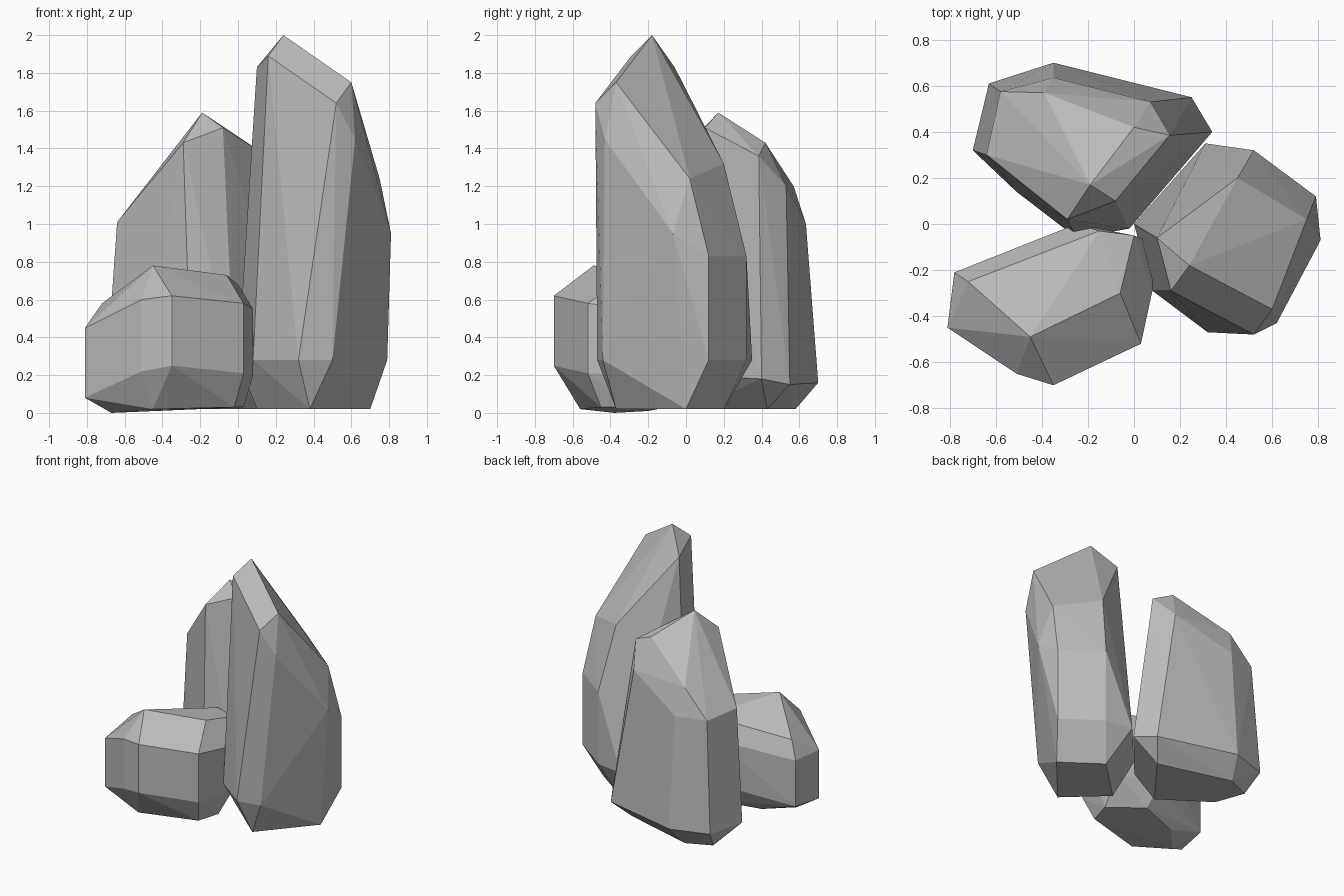
import bpy
import bmesh
import math

if "Cube" in bpy.data.objects:
    bpy.data.objects.remove(bpy.data.objects["Cube"], do_unlink=True)

# One plain stone colour
stone = bpy.data.materials.new("stone_grey")
stone.use_nodes = True
grey = (.5, .5, .5, 1)
stone.diffuse_color = grey
stone.node_tree.nodes["Principled BSDF"].inputs["Base Color"].default_value = grey


def make_rock(name, **rings):
    """Wrap a faceted stone around its named rings of corners."""
    bm = bmesh.new()
    for ring in rings.values():
        for corner in ring:
            bm.verts.new(corner)
    hull = bmesh.ops.convex_hull(bm, input=list(bm.verts))
    unused = set(hull["geom_interior"]) | set(hull["geom_unused"])
    loose = [item for item in unused if isinstance(item, bmesh.types.BMVert)]
    bmesh.ops.delete(bm, geom=loose, context="VERTS")
    # Merge nearly level triangles into broad flat facets
    bmesh.ops.dissolve_limit(bm, angle_limit=math.radians(2),
                             verts=list(bm.verts), edges=list(bm.edges))
    bmesh.ops.recalc_face_normals(bm, faces=list(bm.faces))
    mesh = bpy.data.meshes.new(name)
    bm.to_mesh(mesh)
    bm.free()
    mesh.materials.append(stone)
    rock = bpy.data.objects.new(name, mesh)
    bpy.context.collection.objects.link(rock)
    return rock


# Tall pointed stone on the left
make_rock(
    "tall_rock",
    base=[(.7, 0, .02), (.42, .2, .02), (.1, -.11, .02), (.38, -.37, .02)],
    belt=[(.79, .12, .28), (.5, -.44, .28), (.32, -.47, .28), (.08, -.29, .28),
          (0, 0, .28), (.31, .35, .28), (.52, .32, .28)],
    shoulder=[(.81, -.07, .95), (.79, .12, .83), (.52, .32, .83),
              (.75, .02, 1.24), (.45, .2, 1.32), (.62, -.43, 1.45)],
    crown=[(.52, -.48, 1.64), (.6, -.37, 1.75), (.1, -.06, 1.83),
           (.16, -.29, 1.89), (.24, -.18, 2)],
)

# Broad middle stone at the back
make_rock(
    "back_rock",
    base=[(.15, .43, .02), (-.4, .58, .02), (-.58, .5, .02),
          (-.5, .28, .02), (-.15, .04, .02)],
    belt=[(.34, .4, .18), (.25, .55, .15), (-.35, .7, .16), (-.63, .61, .16),
          (-.7, .32, .16), (-.51, .14, .2), (-.25, -.06, .2), (-.02, -.02, .2)],
    shoulder=[(-.64, .3, 1.01), (-.58, .575, 1), (-.35, .635, 1),
              (-.39, .57, 1.2), (.07, .53, 1.2), (-.47, .29, 1.12)],
    crown=[(0, .42, 1.43), (.155, .385, 1.36), (-.29, .02, 1.43),
           (-.08, .1, 1.51), (-.19, .17, 1.59)],
)

# Low squat stone at the front right
make_rock(
    "small_rock",
    base=[(-.67, -.38, 0), (-.45, -.56, .02), (-.02, -.45, .03),
          (.03, -.28, .03), (-.2, -.1, .03), (-.5, -.2, .01)],
    belt=[(-.81, -.45, .08), (-.51, -.65, .22), (-.35, -.7, .25), (.03, -.52, .21),
          (.08, -.29, .2), (.06, -.1, .2), (-.25, -.02, .2), (-.78, -.21, .1)],
    shoulder=[(-.81, -.45, .45), (-.51, -.65, .6), (-.35, -.7, .62), (.03, -.52, .58),
              (.08, -.29, .55), (.08, -.08, .55), (-.25, 0, .55), (-.78, -.21, .45)],
    crown=[(-.72, -.25, .58), (-.45, -.49, .78), (-.06, -.3, .73),
           (0, -.05, .68), (-.15, -.03, .7)],
)
